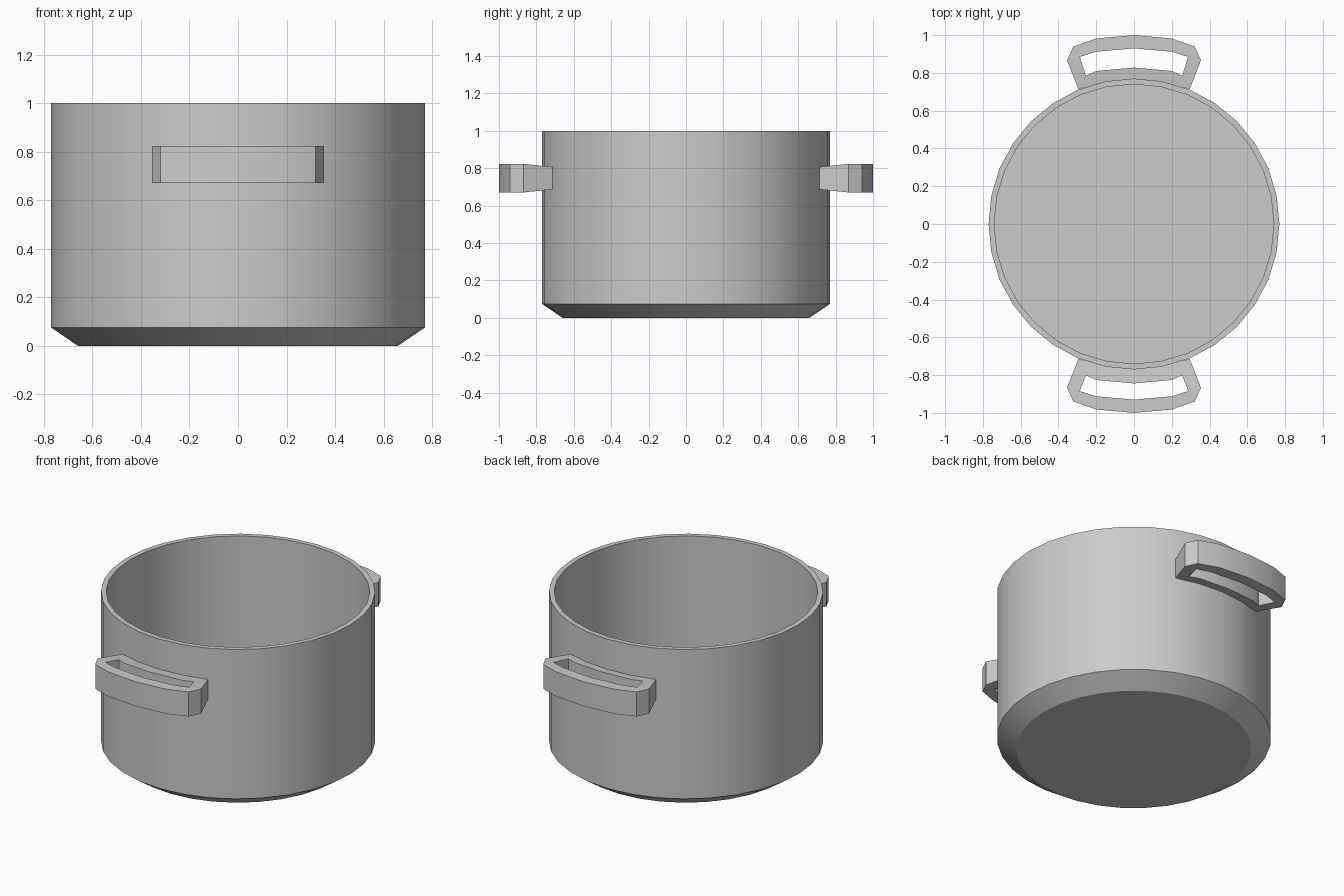
import bpy, bmesh, math

if "Cube" in bpy.data.objects:
    bpy.data.objects.remove(bpy.data.objects["Cube"])

SIDES = 32


def finish(name, bm):
    bmesh.ops.recalc_face_normals(bm, faces=bm.faces)
    mesh = bpy.data.meshes.new(name)
    bm.to_mesh(mesh)
    bm.free()
    ob = bpy.data.objects.new(name, mesh)
    bpy.context.collection.objects.link(ob)
    bpy.ops.object.select_all(action='DESELECT')
    bpy.context.view_layer.objects.active = ob
    ob.select_set(True)
    bpy.ops.object.shade_smooth_by_angle(angle=math.radians(25))
    return ob


# Pot body: (radius, height) profile turned around z, capped under and inside
def make_pot():
    profile = [(0.66, 0), (0.77, 0.075), (0.77, 1.0), (0.74, 1.0), (0.74, 0.075)]
    bm = bmesh.new()
    rings = []
    for r, z in profile:
        rings.append([bm.verts.new((r * math.cos(2 * math.pi * i / SIDES),
                                    r * math.sin(2 * math.pi * i / SIDES), z))
                      for i in range(SIDES)])
    for a, b in zip(rings, rings[1:]):
        for i in range(SIDES):
            j = (i + 1) % SIDES
            bm.faces.new((a[i], a[j], b[j], b[i]))
    bm.faces.new(rings[0])
    bm.faces.new(rings[-1])
    finish("pot_body", bm)


def mirrored(half):
    # Half outline from x = 0 to x = 0 becomes a closed loop
    return half + [(-x, y) for x, y in reversed(half[1:-1])]


# Loop handle: outer outline and hole outline, slightly thicker away from the pot
def make_handle(name, side, bar):
    outer = mirrored([(0, 1.0), (0.2, 0.982), (0.32, 0.94), (0.355, 0.868),
                      (0.295, 0.715), (0.2, 0.735), (0, 0.757)])
    hole = mirrored([(0, 0.93), (0.2, 0.912), (0.287, 0.885), (0.28, 0.865),
                     (0.255, bar - 0.043), (0.2, bar - 0.018), (0, bar)])
    bm = bmesh.new()

    def loop(points, sign):
        verts = []
        for x, y in points:
            t = min(max((y - 0.715) / 0.15, 0), 1)
            verts.append(bm.verts.new((x, side * y, 0.747 + sign * (0.06 + 0.016 * t))))
        return verts

    loops = [loop(outer, 1), loop(hole, 1), loop(hole, -1), loop(outer, -1)]
    n = len(outer)
    for k in range(4):
        a, b = loops[k], loops[(k + 1) % 4]
        for i in range(n):
            j = (i + 1) % n
            bm.faces.new((a[i], a[j], b[j], b[i]))
    finish(name, bm)


make_pot()
make_handle("front_handle", -1, 0.844)
make_handle("back_handle", 1, 0.828)
